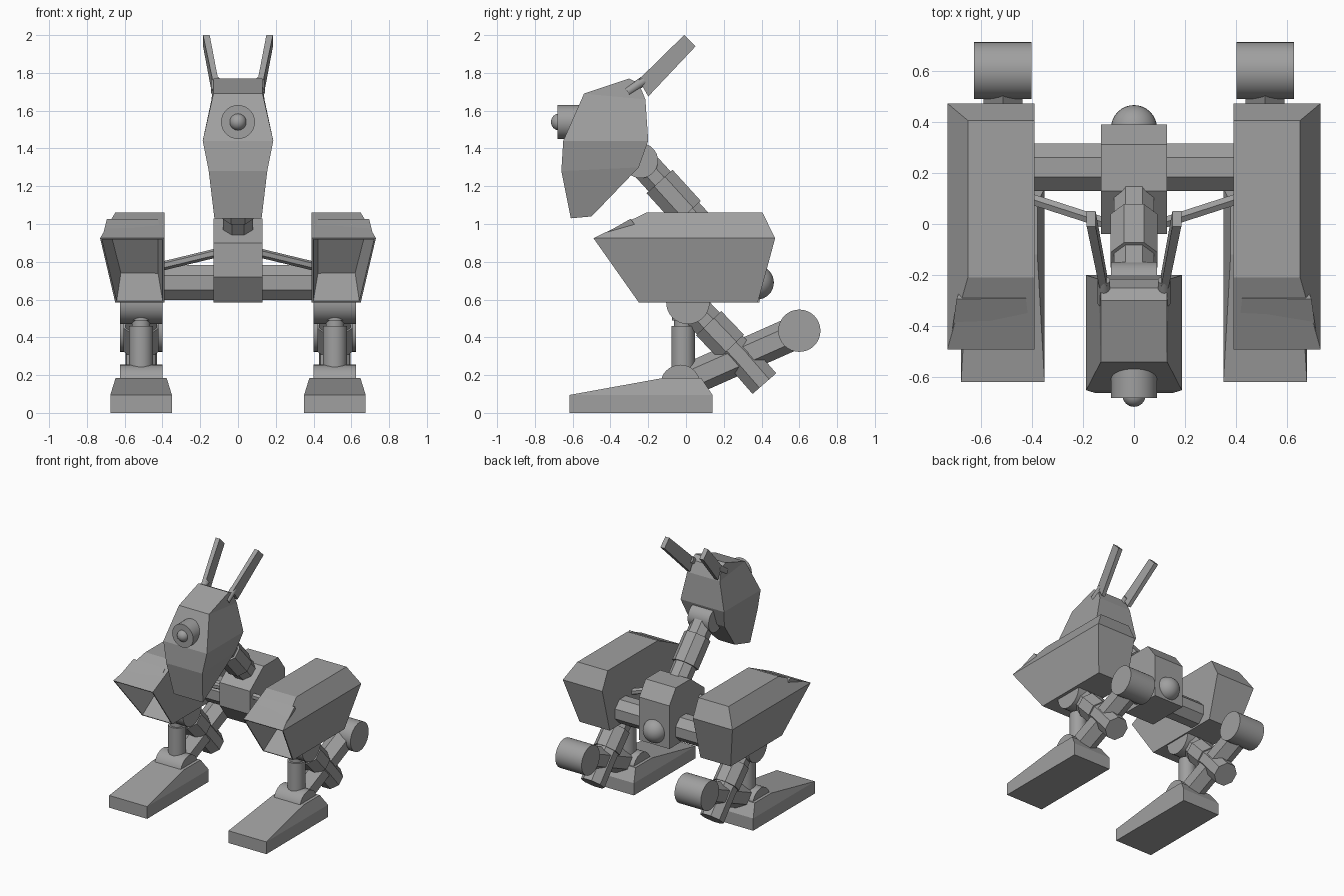
import bpy, bmesh, math
from mathutils import Vector, Matrix

if "Cube" in bpy.data.objects:
    bpy.data.objects.remove(bpy.data.objects["Cube"])

grey = bpy.data.materials.new("plain_grey")
grey.diffuse_color = (0.35, 0.35, 0.35, 1)
grey.use_nodes = True
grey.node_tree.nodes["Principled BSDF"].inputs["Base Color"].default_value = grey.diffuse_color


def finish(name, bm, smooth=False):
    bmesh.ops.recalc_face_normals(bm, faces=bm.faces)
    me = bpy.data.meshes.new(name)
    bm.to_mesh(me)
    bm.free()
    me.materials.append(grey)
    ob = bpy.data.objects.new(name, me)
    bpy.context.collection.objects.link(ob)
    if smooth:
        bpy.ops.object.select_all(action='DESELECT')
        ob.select_set(True)
        bpy.context.view_layer.objects.active = ob
        bpy.ops.object.shade_smooth_by_angle(angle=math.radians(35))
    return ob


def loft(rings):
    """Closed solid through rings that share one vertex count."""
    bm = bmesh.new()
    vs = [[bm.verts.new(p) for p in r] for r in rings]
    n = len(vs[0])
    for a, b in zip(vs, vs[1:]):
        for i in range(n):
            bm.faces.new((a[i], a[(i + 1) % n], b[(i + 1) % n], b[i]))
    bm.faces.new(vs[0])
    bm.faces.new(vs[-1])
    bmesh.ops.recalc_face_normals(bm, faces=bm.faces)
    return bm


def rect(x0, x1, y0, y1, z0, z1=None):
    """Four corners: front edge at height z0, back edge at height z1."""
    z1 = z0 if z1 is None else z1
    return [(x0, y0, z0), (x1, y0, z0), (x1, y1, z1), (x0, y1, z1)]


def rod(name, a, b, r, n=32, r2=None, turn=0.0):
    """Cylinder or prism between two points."""
    a, b = Vector(a), Vector(b)
    d = b - a
    bm = bmesh.new()
    m = (Matrix.Translation((a + b) / 2) @ d.to_track_quat('Z', 'Y').to_matrix().to_4x4()
         @ Matrix.Rotation(turn, 4, 'Z'))
    bmesh.ops.create_cone(bm, cap_ends=True, segments=n, radius1=r,
                          radius2=r if r2 is None else r2, depth=d.length, matrix=m)
    return finish(name, bm, n > 12)


def ball(name, c, r):
    bm = bmesh.new()
    bmesh.ops.create_uvsphere(bm, u_segments=32, v_segments=16, radius=r,
                              matrix=Matrix.Translation(c))
    return finish(name, bm, True)


# Central body with tail ball
side = [(.39, .585), (.39, .92), (.31, 1.03), (.13, 1.03), (-.04, .90), (-.04, .72), (.06, .585)]
finish("body", loft([[(x, y, z) for y, z in side] for x in (-.13, .13)]))
ball("tail_ball", (0, .375, .69), .09)
rod("cross_bar", (-.41, .222, .69), (.41, .222, .69), .1, 8, turn=math.pi / 8)

# Neck with sleeve and head joint
rod("neck", (0, -.24, 1.335), (0, .14, .92), .085, 8, turn=math.pi / 8)
rod("neck_sleeve", (0, -.14, 1.225), (0, .01, 1.06), .1, 8, turn=math.pi / 8)
rod("neck_joint", (-.09, -.24, 1.335), (.09, -.24, 1.335), .092)

# Head: rows of half width front, half width back, front y z, back y z
rows = [(.125, .07, -.61, 1.03, -.50, 1.04), (.155, .155, -.66, 1.28, -.25, 1.30),
        (.187, .187, -.65, 1.44, -.20, 1.44), (.13, .14, -.54, 1.69, -.215, 1.66),
        (.13, .13, -.30, 1.77, -.25, 1.745)]
finish("head", loft([[(-f, y0, z0), (f, y0, z0), (b, y1, z1), (-b, y1, z1)]
                     for f, b, y0, z0, y1, z1 in rows]))
rod("eye_barrel", (0, -.45, 1.54), (0, -.68, 1.54), .09)
ball("eye_lens", (0, -.67, 1.54), .045)

for s, tag in ((-1, "left"), (1, "right")):
    # Ears on short pins
    rod("ear_pin_" + tag, (s * .118, -.31, 1.70), (s * .118, -.22, 1.76), .025, 16)
    ear = [((.105, .135), (-.25, 1.765), (-.20, 1.675)), ((.15, .185), (-.01, 2.0), (.05, 1.94))]
    finish("ear_" + tag, loft([[(s * x[0], *p), (s * x[1], *p), (s * x[1], *q), (s * x[0], *q)]
                               for x, p, q in ear]))

    # Side pod with a hollow front
    bm = loft([rect(s * .39, s * .65, -.25, .38, .585), rect(s * .39, s * .73, -.49, .472, .925),
               rect(s * .39, s * .65, -.21, .405, 1.06)])
    front = max((f for f in bm.faces if f.normal.z < -.1), key=lambda f: -f.normal.y)
    bmesh.ops.inset_region(bm, faces=[front], thickness=.012)
    bmesh.ops.inset_region(bm, faces=[front], thickness=.035, depth=-.22)
    finish("pod_" + tag, bm)

    # Thin brace from body to pod
    rod("brace_" + tag, (s * .10, .0, .85), (s * .41, .10, .775), .024, 6)

    # Foot and ankle
    X = s * .513
    finish("foot_" + tag, loft([rect(X - .163, X + .163, -.617, .14, 0),
                                rect(X - .163, X + .163, -.617, .14, .095),
                                rect(X - .135, X + .135, -.12, .08, .185)]))
    rod("ankle_" + tag, (X - .112, -.03, .15), (X + .112, -.03, .15), .105)

    # Folded leg: hip, upper beam, knee drum, lower beam
    rod("hip_" + tag, (X - .113, .01, .585), (X + .113, .01, .585), .115)
    rod("upper_leg_" + tag, (X, .01, .585), (X, .30, .29), .09, 8, turn=math.pi / 8)
    rod("upper_leg_collar_" + tag, (X, .12, .475), (X, .24, .35), .1, 8, turn=math.pi / 8)
    rod("upper_leg_end_" + tag, (X, .28, .31), (X, .415, .155), .09, 8, turn=math.pi / 8)
    rod("lower_leg_" + tag, (X, -.02, .16), (X, .60, .435), .088, 6)
    rod("knee_" + tag, (X - .113, .60, .435), (X + .113, .60, .435), .112)

    # Upright piston
    rod("piston_" + tag, (X, -.015, .2), (X, -.015, .46), .063)
    rod("piston_rod_" + tag, (X, -.015, .45), (X, -.015, .56), .048)
    rod("piston_ring_" + tag, (X, -.015, .49), (X, -.015, .51), .058)
